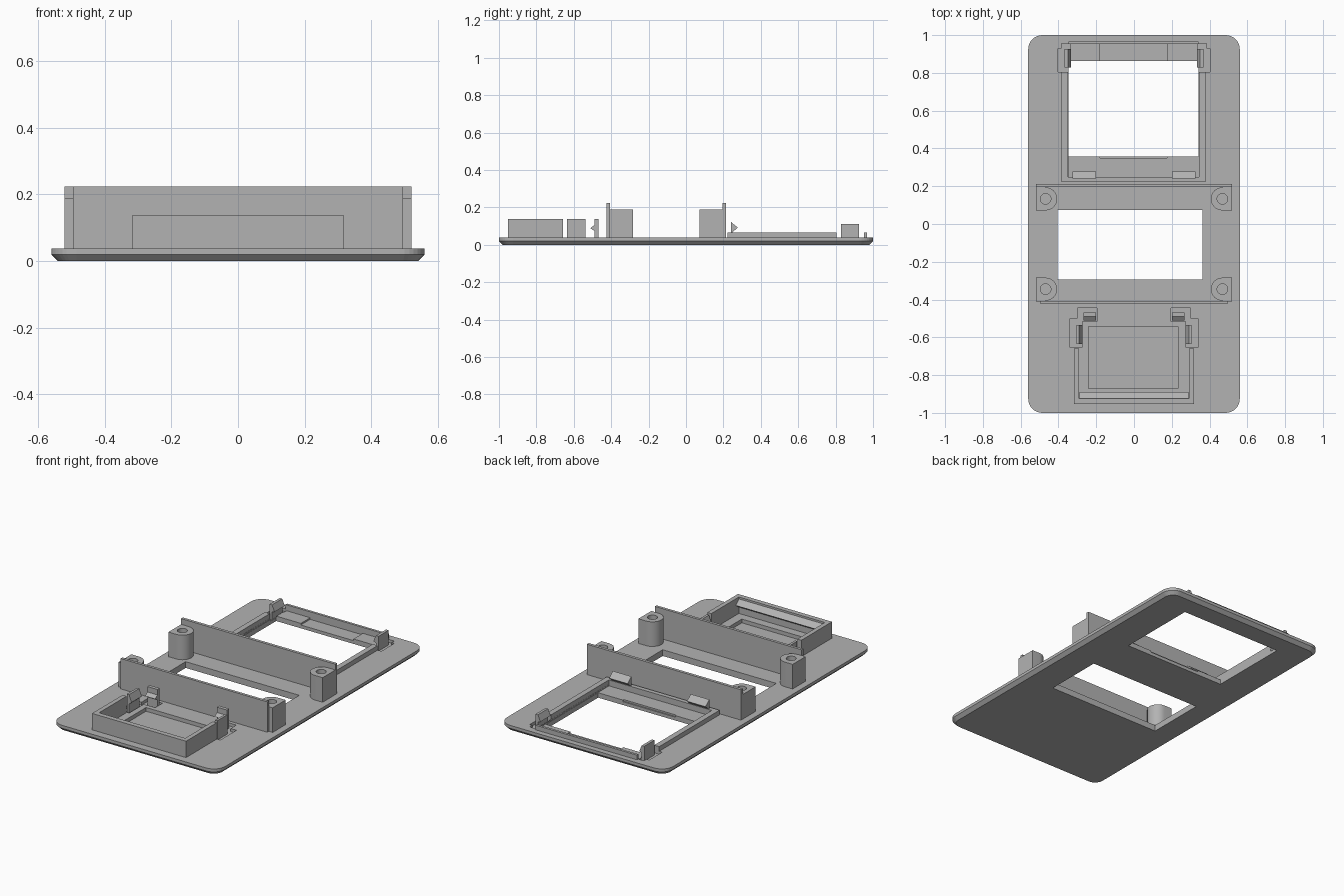
import bpy, bmesh, math

if "Cube" in bpy.data.objects:
    bpy.data.objects.remove(bpy.data.objects["Cube"], do_unlink=True)

grey = bpy.data.materials.new("plain grey")
grey.use_nodes = True
GREY = (0.45, 0.45, 0.45, 1)
grey.diffuse_color = GREY
grey.node_tree.nodes["Principled BSDF"].inputs["Base Color"].default_value = GREY

T = 0.038      # plate thickness
FLOOR = 0.02   # level of the recesses


def loft(name, rings):
    """Closed solid through stacked rings of equal point count."""
    bm = bmesh.new()
    loops = [[bm.verts.new(p) for p in ring] for ring in rings]
    n = len(loops[0])
    bm.faces.new(loops[0])
    bm.faces.new(loops[-1])
    for a, b in zip(loops, loops[1:]):
        for i in range(n):
            bm.faces.new((a[i], a[(i + 1) % n], b[(i + 1) % n], b[i]))
    bmesh.ops.recalc_face_normals(bm, faces=bm.faces)
    mesh = bpy.data.meshes.new(name)
    bm.to_mesh(mesh)
    bm.free()
    mesh.materials.append(grey)
    ob = bpy.data.objects.new(name, mesh)
    bpy.context.collection.objects.link(ob)
    return ob


def prism(name, outline, z0, z1):
    return loft(name, [[(x, y, z) for x, y in outline] for z in (z0, z1)])


def box(name, x0, x1, y0, y1, z0, z1):
    return prism(name, [(x0, y0), (x1, y0), (x1, y1), (x0, y1)], z0, z1)


def wedge(name, x0, x1, yz):
    """Profile in y, z drawn along x."""
    return loft(name, [[(x, y, z) for y, z in yz] for x in (x0, x1)])


def side_wedge(name, y0, y1, xz):
    """Profile in x, z drawn along y."""
    return loft(name, [[(x, y, z) for x, z in xz] for y in (y0, y1)])


def rounded(hx, hy, r, z, steps=8):
    pts = []
    for k, (sx, sy) in enumerate(((1, 1), (-1, 1), (-1, -1), (1, -1))):
        for i in range(steps + 1):
            a = (k + i / steps) * math.pi / 2
            pts.append((sx * (hx - r) + r * math.cos(a), sy * (hy - r) + r * math.sin(a), z))
    return pts


def circle(x, y, r, n=32):
    return [(x + r * math.cos(2 * math.pi * i / n), y + r * math.sin(2 * math.pi * i / n))
            for i in range(n)]


def cut(target, cutter):
    mod = target.modifiers.new("cut", "BOOLEAN")
    mod.operation = "DIFFERENCE"
    mod.solver = "EXACT"
    mod.object = cutter
    bpy.context.view_layer.objects.active = target
    bpy.ops.object.modifier_apply(modifier=mod.name)
    bpy.data.objects.remove(cutter, do_unlink=True)


# Base plate with chamfered underside
plate = loft("base_plate", [rounded(0.54, 0.98, 0.055, 0),
                            rounded(0.56, 1.0, 0.075, 0.02),
                            rounded(0.56, 1.0, 0.075, T)])
# Large window, middle window, shallow pocket in the tray
cut(plate, box("cutter", -0.346, 0.342, 0.358, 0.862, -0.1, 0.2))
cut(plate, box("cutter", -0.404, 0.362, -0.293, 0.073, -0.1, 0.2))
cut(plate, box("cutter", -0.24, 0.234, -0.872, -0.543, 0.015, 0.2))
# Step around the large window and its lower centre strip
cut(plate, box("cutter", -0.348, 0.344, 0.25, 0.955, 0.03, 0.2))
cut(plate, box("cutter", -0.18, 0.175, 0.35, 0.954, FLOOR, 0.2))
for s in (-1, 1):
    # Relief recesses around the clips
    for x0, x1, y0, y1 in ((0.345, 0.403, 0.805, 0.93), (0.34, 0.385, 0.92, 0.955),
                           (0.275, 0.34, -0.655, -0.5), (0.197, 0.30, -0.515, -0.445)):
        a, b = sorted((s * x0, s * x1))
        cut(plate, box("cutter", a, b, y0, y1, FLOOR, 0.2))

# Cross walls
box("rear_cross_wall", -0.52, 0.52, 0.195, 0.213, T, 0.223)
box("front_cross_wall", -0.495, 0.495, -0.424, -0.407, T, 0.223)

# Screw posts: square on the outside, round towards the middle
for side, s in (("left", 1), ("right", -1)):
    for end, wall_y, d in (("rear", 0.197, -1), ("front", -0.409, 1)):
        cx, cy, r = s * 0.468, wall_y + d * 0.064, 0.061
        arc = [(cx - s * r * math.cos(t), cy + r * math.sin(t))
               for t in (math.pi * (i / 16 - 0.5) for i in range(17))]
        outline = [(s * 0.52, cy - r)] + arc + [(s * 0.52, cy + r)]
        # flat web joining the post to its wall
        post = prism(f"{end}_{side}_screw_post", outline, T, 0.188)
        cut(post, prism("cutter", circle(cx, cy, 0.028), 0.06, 0.3))
        x0, x1 = sorted((cx, s * 0.52))
        box(f"{end}_{side}_post_web", x0, x1, *sorted((wall_y, wall_y + d * 0.006)), T, 0.188)

# Low frame round the large window
for side, x0, x1 in (("left", 0.345, 0.378), ("right", -0.383, -0.349)):
    box(f"{side}_window_rail", x0, x1, 0.223, 0.805, T, 0.066)
box("front_window_rail", -0.349, 0.345, 0.223, 0.25, T, 0.066)
box("rear_window_rail", -0.346, 0.342, 0.952, 0.967, FLOOR, 0.066)

for side, s in (("left", 1), ("right", -1)):
    # Snap wedges on the front rail
    x0, x1 = sorted((s * 0.2, s * 0.325))
    wedge(f"{side}_rail_snap", x0, x1, [(0.24, 0.06), (0.277, 0.092), (0.24, 0.122)])
    # Rear corner clips with a hook facing inwards
    side_wedge(f"{side}_rear_clip", 0.828, 0.926,
               [(s * 0.367, FLOOR), (s * 0.35, FLOOR), (s * 0.35, 0.066),
                (s * 0.333, 0.072), (s * 0.35, 0.11), (s * 0.367, 0.11)])

# Tray walls
box("tray_front_wall", -0.317, 0.317, -0.953, -0.923, T, 0.138)
for side, s in (("left", 1), ("right", -1)):
    x0, x1 = sorted((s * 0.29, s * 0.317))
    box(f"tray_{side}_wall", x0, x1, -0.923, -0.658, T, 0.138)
    # Tray side clips
    side_wedge(f"tray_{side}_clip", -0.635, -0.536,
               [(s * 0.305, FLOOR), (s * 0.29, FLOOR), (s * 0.29, 0.08),
                (s * 0.273, 0.095), (s * 0.29, 0.138), (s * 0.305, 0.138)])
    # Tray rear clips with a hook facing forwards
    x0, x1 = sorted((s * 0.2, s * 0.268))
    wedge(f"tray_{side}_rear_clip", x0, x1,
          [(-0.468, FLOOR), (-0.49, FLOOR), (-0.49, 0.075),
           (-0.512, 0.088), (-0.49, 0.105), (-0.49, 0.138), (-0.468, 0.138)])
# Slanted holding lip along the tray front wall
wedge("tray_front_lip", -0.288, 0.288, [(-0.925, 0.075), (-0.889, 0.1), (-0.925, 0.128)])

# Smooth the round posts while keeping edges sharp
for ob in bpy.context.scene.objects:
    ob.select_set(ob.type == "MESH" and "screw_post" in ob.name)
    if ob.select_get():
        bpy.context.view_layer.objects.active = ob
bpy.ops.object.shade_smooth_by_angle(angle=math.radians(30))
